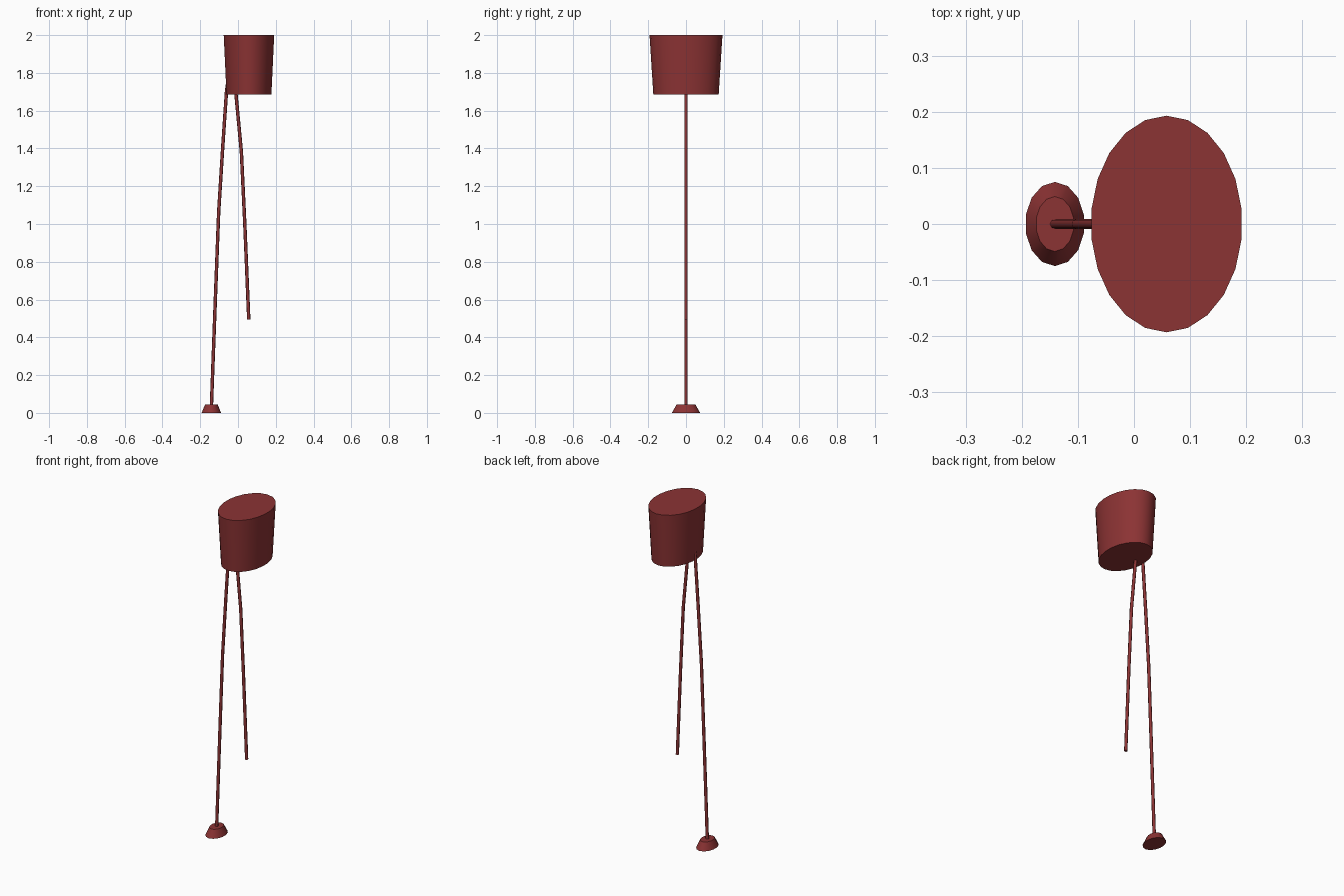
import bpy, bmesh, math

cube = bpy.data.objects.get("Cube")
if cube:
    bpy.data.objects.remove(cube, do_unlink=True)

# Single dark red finish
red = bpy.data.materials.new("dark red")
red.use_nodes = True
colour = (0.26, 0.033, 0.034, 1)
red.diffuse_color = colour
red.node_tree.nodes["Principled BSDF"].inputs["Base Color"].default_value = colour


def add_object(name, data):
    obj = bpy.data.objects.new(name, data)
    bpy.context.collection.objects.link(obj)
    data.materials.append(red)
    return obj


def smooth(obj):
    bpy.ops.object.select_all(action='DESELECT')
    obj.select_set(True)
    bpy.context.view_layer.objects.active = obj
    bpy.ops.object.shade_smooth_by_angle(angle=math.radians(35))


def oval_frustum(name, x, sides, low, high):
    """Closed tapered oval; low and high are (z, x radius, y radius)."""
    bm = bmesh.new()
    rings = []
    for z, rx, ry in (low, high):
        angles = [math.pi / 2 + 2 * math.pi * i / sides for i in range(sides)]
        rings.append([bm.verts.new((x + rx * math.cos(a), ry * math.sin(a), z))
                      for a in angles])
    bottom, top = rings
    for i in range(sides):
        j = (i + 1) % sides
        bm.faces.new((bottom[i], bottom[j], top[j], top[i]))
    bm.faces.new(bottom[::-1])
    bm.faces.new(top)
    mesh = bpy.data.meshes.new(name)
    bm.to_mesh(mesh)
    bm.free()
    smooth(add_object(name, mesh))


def rod(name, points, radius):
    """Round rod along (x, z) points."""
    curve = bpy.data.curves.new(name, 'CURVE')
    curve.dimensions = '3D'
    curve.bevel_depth = radius
    curve.bevel_resolution = 2
    curve.use_fill_caps = True
    spline = curve.splines.new('POLY')
    spline.points.add(len(points) - 1)
    for p, (x, z) in zip(spline.points, points):
        p.co = (x, 0, z, 1)
    add_object(name, curve)


# Lamp shade and foot
oval_frustum("shade", 0.058, 22, (1.685, 0.120, 0.173), (2.0, 0.135, 0.193))
oval_frustum("foot", -0.141, 14, (0.0, 0.053, 0.075), (0.045, 0.034, 0.049))

# Long bent pole, running over inside the shade to the short hanging arm
rod("pole_and_arm", [(-0.141, 0.03), (-0.120, 0.60), (-0.102, 1.07),
                     (-0.080, 1.42), (-0.061, 1.70), (-0.050, 1.78),
                     (-0.036, 1.82), (-0.024, 1.78), (-0.012, 1.70),
                     (0.018, 1.38), (0.036, 1.00), (0.057, 0.495)], 0.009)
